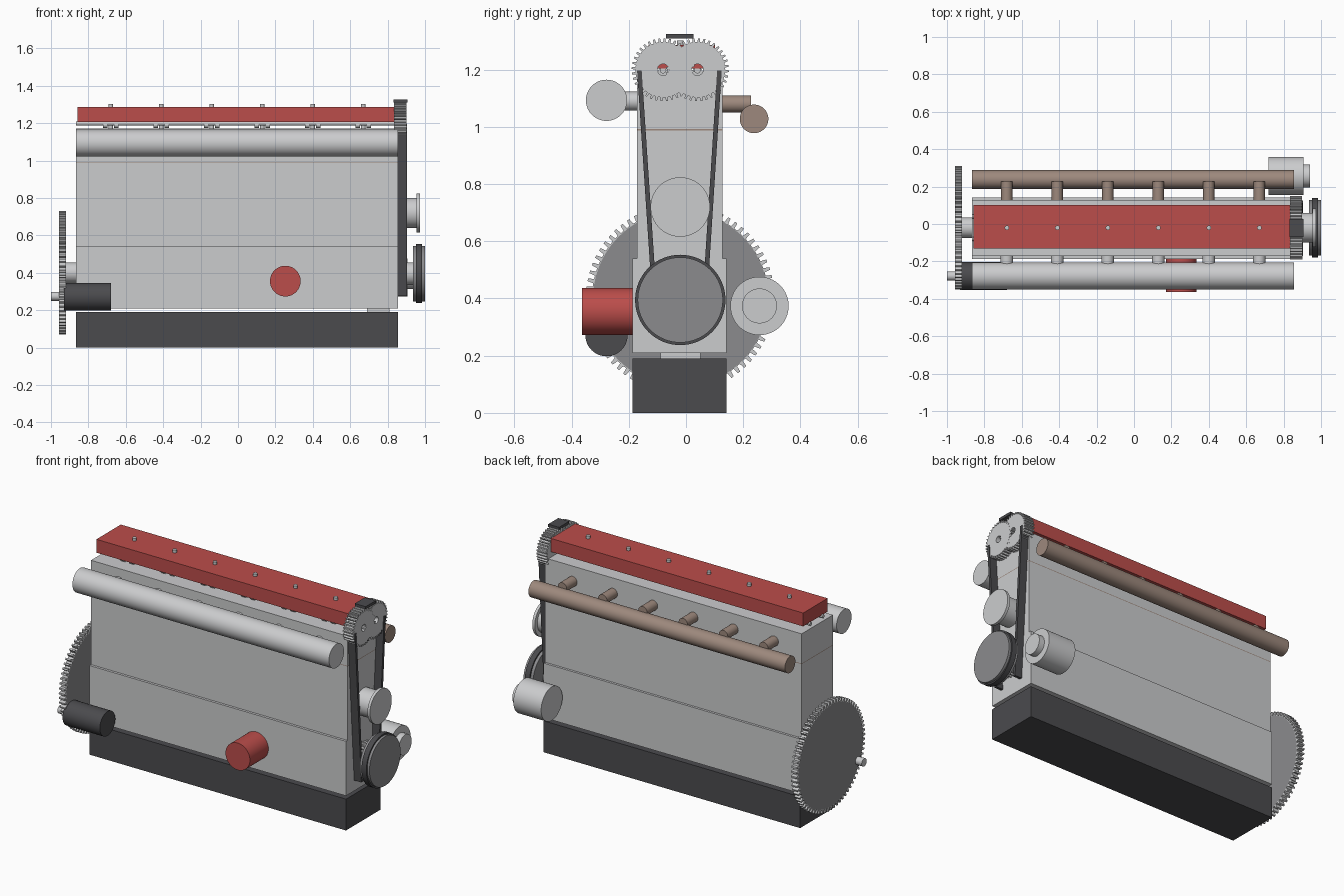
import bpy, bmesh, math
from mathutils import Vector, Matrix

if "Cube" in bpy.data.objects:
    bpy.data.objects.remove(bpy.data.objects["Cube"])

YC = -0.02                                        # engine centre line
CYL_X = [-0.68 + 0.27 * i for i in range(6)]      # cylinder positions


def material(name, r, g, b):
    m = bpy.data.materials.new(name)
    m.diffuse_color = (r, g, b, 1)
    m.use_nodes = True
    m.node_tree.nodes["Principled BSDF"].inputs["Base Color"].default_value = m.diffuse_color
    return m


ALLOY = material("light grey", 0.60, 0.605, 0.615)
STEEL = material("mid grey", 0.26, 0.26, 0.27)
DARK = material("charcoal", 0.07, 0.07, 0.076)
RED = material("red", 0.50, 0.075, 0.07)
TAN = material("tan", 0.34, 0.25, 0.205)


def finish(name, bm, mat, smooth=False):
    bmesh.ops.recalc_face_normals(bm, faces=bm.faces)
    me = bpy.data.meshes.new(name)
    bm.to_mesh(me)
    bm.free()
    ob = bpy.data.objects.new(name, me)
    bpy.context.collection.objects.link(ob)
    me.materials.append(mat)
    if smooth:
        bpy.ops.object.select_all(action='DESELECT')
        ob.select_set(True)
        bpy.context.view_layer.objects.active = ob
        bpy.ops.object.shade_smooth_by_angle(angle=math.radians(35))
    return ob


def box(name, x, y, z, mat):
    """Box from (min, max) pairs."""
    bm = bmesh.new()
    bmesh.ops.create_cube(bm, size=1)
    for v in bm.verts:
        v.co = [lo + (c + 0.5) * (hi - lo) for c, (lo, hi) in zip(v.co, (x, y, z))]
    return finish(name, bm, mat)


def rod(name, a, b, r, mat, segs=48):
    """Cylinder between two points."""
    a, b = Vector(a), Vector(b)
    rot = (b - a).to_track_quat('Z', 'Y').to_matrix().to_4x4()
    bm = bmesh.new()
    bmesh.ops.create_cone(bm, cap_ends=True, segments=segs, radius1=r, radius2=r,
                          depth=(b - a).length,
                          matrix=Matrix.Translation((a + b) / 2) @ rot)
    return finish(name, bm, mat, True)


def xrod(name, x0, x1, y, z, r, mat, segs=48):
    return rod(name, (x0, y, z), (x1, y, z), r, mat, segs)


def gear(name, x0, x1, y, z, r_in, r_root, r_tip, teeth, mat):
    """Toothed ring with its axis along x."""
    bm = bmesh.new()
    loops = []
    profile = ((0, r_root), (0.45, r_root), (0.55, r_tip), (0.88, r_tip))
    for x in (x0, x1):
        outer, inner = [], []
        for i in range(teeth):
            for f, r in profile:
                a = math.tau * (i + f) / teeth
                c, s = math.cos(a), math.sin(a)
                outer.append(bm.verts.new((x, y + r * c, z + r * s)))
                inner.append(bm.verts.new((x, y + r_in * c, z + r_in * s)))
        loops += [outer, inner]
    o0, i0, o1, i1 = loops
    n = len(o0)
    for p, q in ((o0, i0), (o1, i1), (o0, o1), (i0, i1)):
        for k in range(n):
            bm.faces.new((p[k], p[(k + 1) % n], q[(k + 1) % n], q[k]))
    return finish(name, bm, mat)


# Main castings
LONG = (-0.865, 0.855)
box("oil_pan", LONG, (-0.187, 0.142), (0, 0.19), DARK)
box("oil_pump", (0.69, 0.81), (-0.09, 0.05), (0.185, 0.215), ALLOY)
box("crankcase", LONG, (-0.187, 0.142), (0.21, 0.54), ALLOY)
box("cylinder_block", LONG, (-0.172, 0.128), (0.54, 0.988), ALLOY)
box("head_gasket", LONG, (-0.172, 0.128), (0.988, 0.992), TAN)
box("cylinder_head", LONG, (-0.172, 0.128), (0.992, 1.172), ALLOY)
box("valve_cover", (-0.857, 0.835), (-0.132, 0.102), (1.205, 1.286), RED)

# Camshafts with lobes, and their gears
for side, y in (("exhaust", -0.08), ("intake", 0.04)):
    xrod(side + "_camshaft", -0.865, 0.834, y, 1.198, 0.011, ALLOY, 24)
    for cx in CYL_X:
        for dx in (-0.03, 0.03):
            xrod(side + "_cam_lobe", cx + dx - 0.012, cx + dx + 0.012, y, 1.191, 0.018, ALLOY, 24)
    e = 0.001 if side == "intake" else 0
    gear(side + "_cam_gear", 0.835 - e, 0.9 - e, y, 1.2, 0.02, 0.097, 0.11, 36, ALLOY)

# Manifolds, runners and plugs
xrod("exhaust_manifold", *LONG, -0.278, 1.093, 0.072, ALLOY, 64)
xrod("intake_manifold", *LONG, 0.238, 1.028, 0.05, TAN, 64)
for cx in CYL_X:
    rod("exhaust_runner", (cx, -0.16, 1.09), (cx, -0.27, 1.09), 0.033, ALLOY, 32)
    rod("intake_runner", (cx, 0.12, 1.08), (cx, 0.228, 1.08), 0.03, TAN, 32)
    rod("spark_plug", (cx, YC, 1.15), (cx, YC, 1.302), 0.012, ALLOY, 16)

# Timing belt: two slanted runs and a top pad
for side, top, bottom in (("front", -0.163, -0.102), ("back", 0.117, 0.058)):
    ob = box(side + "_belt_run", (0.856, 0.904), (-0.008, 0.008), (0.275, 1.197), DARK)
    for v in ob.data.vertices:
        t = (v.co.z - 0.275) / 0.922
        v.co.y += bottom + (top - bottom) * t
box("belt_top_run", (0.832, 0.905), (-0.07, 0.027), (1.309, 1.325), DARK)

# Crankshaft, its gear and pulley
gear("crank_gear", 0.856, 0.9, YC, 0.4, 0.03, 0.07, 0.08, 24, ALLOY)
xrod("crank_nose", 0.85, 0.94, YC, 0.395, 0.06, ALLOY)
xrod("crank_pulley", 0.935, 1.0, YC, 0.395, 0.149, STEEL, 64)
xrod("pulley_belt", 0.953, 0.985, YC, 0.395, 0.158, DARK, 64)
xrod("crank_tail", -0.93, -0.86, YC, 0.4, 0.055, ALLOY)

# Flywheel with ring gear
xrod("flywheel", -0.957, -0.92, YC, 0.4, 0.307, STEEL, 96)
gear("ring_gear", -0.957, -0.92, YC, 0.4, 0.305, 0.309, 0.33, 72, ALLOY)

# Water pump
xrod("water_pump", 0.85, 0.955, YC, 0.72, 0.08, ALLOY)
xrod("water_pump_flange", 0.955, 0.972, YC, 0.72, 0.104, ALLOY, 64)

# Alternator, starter and oil filter
xrod("alternator", 0.72, 0.906, 0.257, 0.374, 0.102, ALLOY, 64)
xrod("alternator_pulley", 0.9, 0.942, 0.257, 0.374, 0.061, ALLOY)
xrod("starter_motor", -0.93, -0.68, -0.278, 0.272, 0.074, DARK)
xrod("starter_shaft", -1.0, -0.925, -0.278, 0.274, 0.024, ALLOY, 24)
rod("oil_filter", (0.253, -0.18, 0.355), (0.253, -0.364, 0.355), 0.082, RED)
